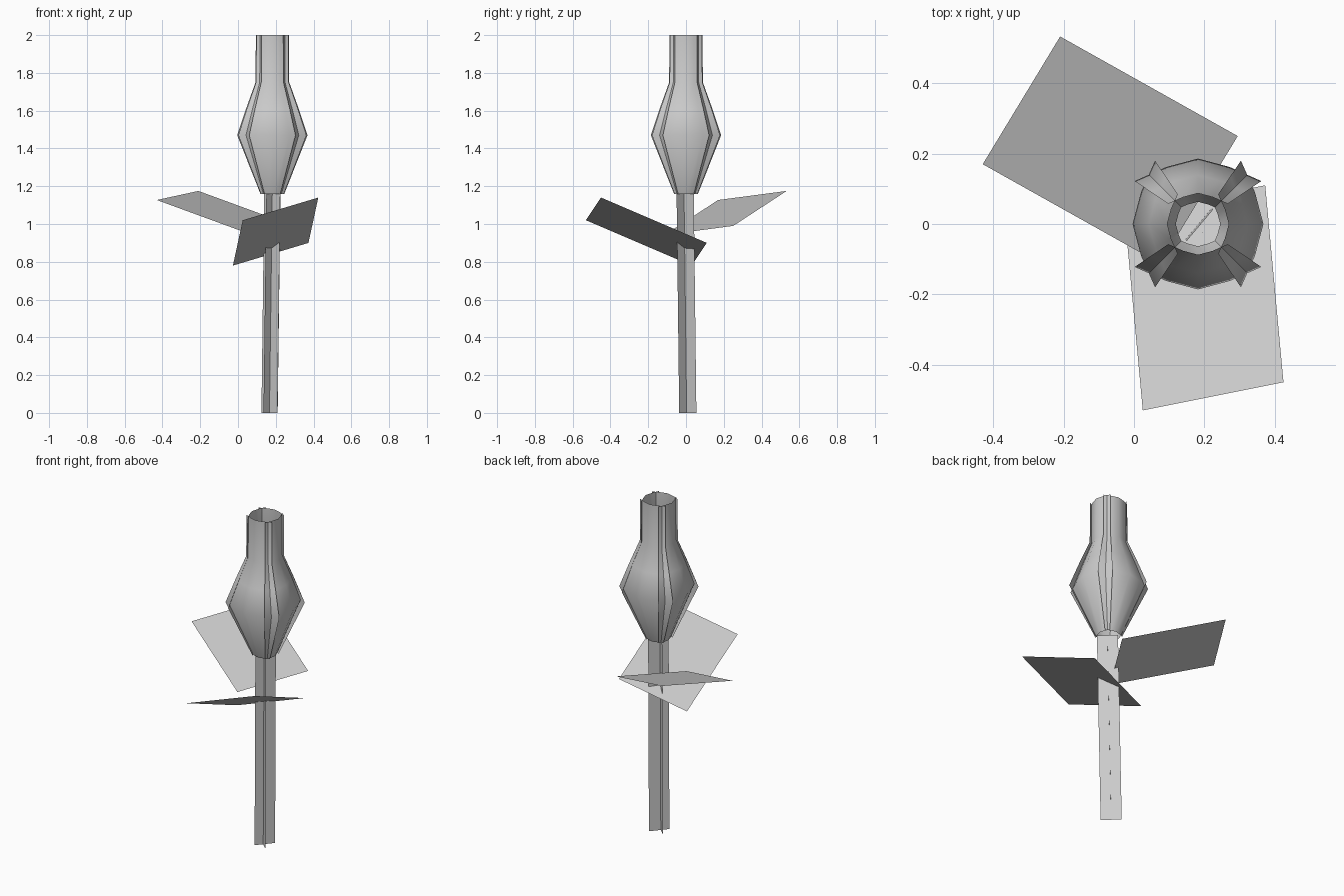
import bpy
import math
from mathutils import Matrix, Vector

cube = bpy.data.objects.get("Cube")
if cube:
    bpy.data.objects.remove(cube, do_unlink=True)

# Single plain material
grey = bpy.data.materials.new("light_grey")
grey.use_nodes = True
colour = (0.6, 0.6, 0.6, 1)
grey.diffuse_color = colour
grey.node_tree.nodes["Principled BSDF"].inputs["Base Color"].default_value = colour


def add_sheet(name, rows, smooth=False):
    """Make a sheet of quads from equally long rows of points."""
    n = len(rows[0])
    verts = [p for row in rows for p in row]
    faces = [(r * n + c, r * n + c + 1, (r + 1) * n + c + 1, (r + 1) * n + c)
             for r in range(len(rows) - 1) for c in range(n - 1)]
    mesh = bpy.data.meshes.new(name)
    mesh.from_pydata(verts, [], faces)
    mesh.materials.append(grey)
    for poly in mesh.polygons:
        poly.use_smooth = smooth
    obj = bpy.data.objects.new(name, mesh)
    bpy.context.collection.objects.link(obj)
    return obj


# Stem: two crossed upright sheets leaning slightly
lean = Vector((0.015, -0.014, 1.17))
stem_ends = {
    "stem_sheet_a": (Vector((0.124, 0.043, 0)), Vector((0.209, -0.036, 0))),
    "stem_sheet_b": (Vector((0.135, -0.034, 0)), Vector((0.21, 0.055, 0))),
}
for name, ends in stem_ends.items():
    add_sheet(name, [ends, [p + lean for p in ends]])


# Leaves: flat parallelograms given by a corner and its two neighbours
def add_leaf(name, corner, side, end):
    a, b, c = Vector(corner), Vector(side), Vector(end)
    add_sheet(name, [(a, b), (c, b + c - a)])


add_leaf("front_leaf", (0.425, -0.45, 1.14), (0.025, -0.53, 1.02), (0.373, 0.11, 0.90))
add_leaf("back_leaf", (-0.21, 0.533, 1.175), (0.295, 0.25, 0.99), (-0.43, 0.17, 1.127))

# Flower: four bowed petals whose long edges cross their neighbours
section = [(-0.18, 0.122), (-0.09, 0.162), (0, 0.186), (0.09, 0.162), (0.18, 0.122)]
profile = [(1.16, 0.34), (1.47, 1.0), (1.61, 0.75), (1.75, 0.48), (2.0, 0.47)]
centre = Vector((0.182, 0, 0))
for i, side in enumerate(("front", "left", "back", "right")):
    turn = Matrix.Rotation(i * math.pi / 2, 3, "Z")
    rows = [[centre + turn @ Vector((x * s, -d * s, z)) for x, d in section]
            for z, s in profile]
    add_sheet(side + "_petal", rows, smooth=True)
